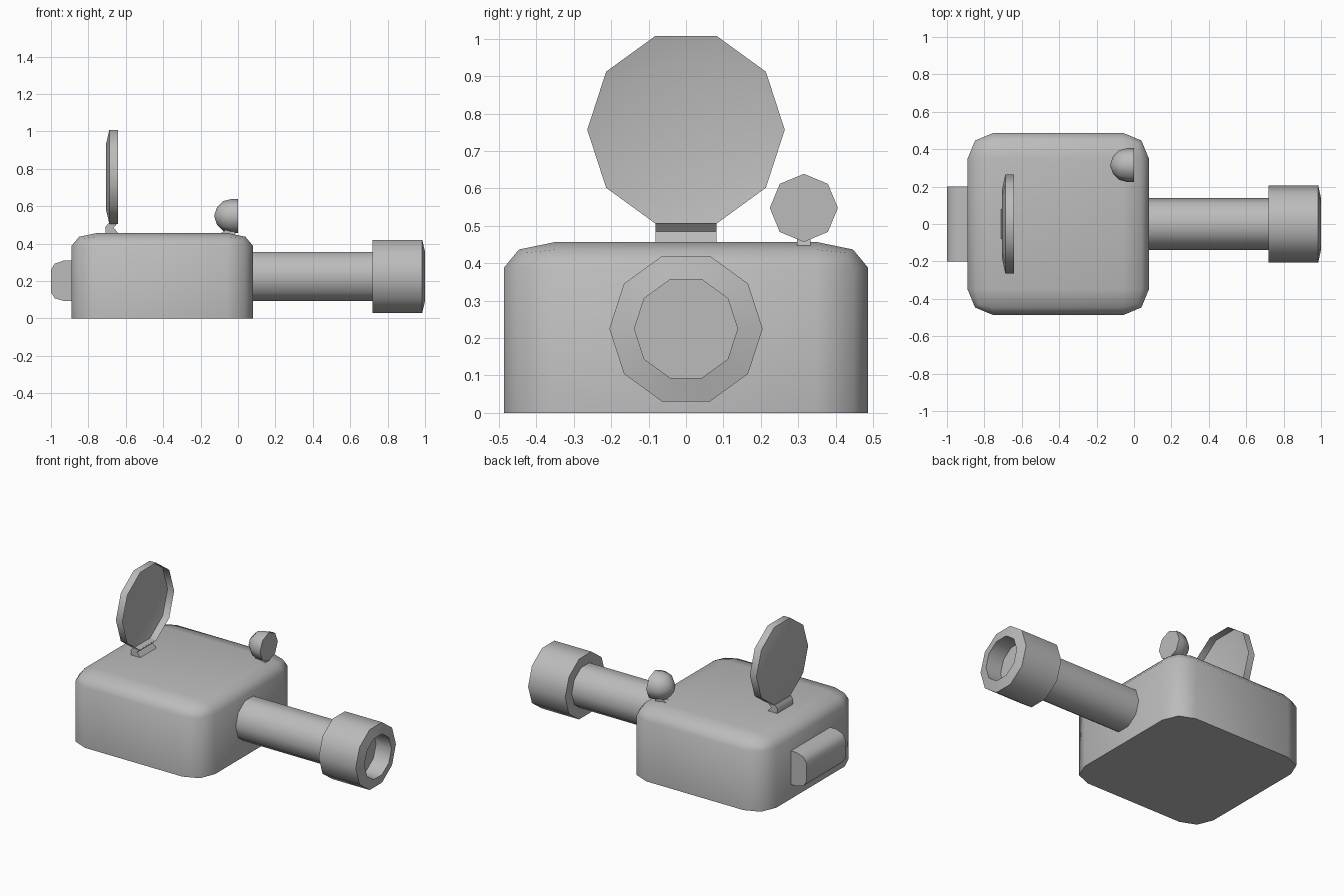
import bpy, bmesh, math
from mathutils import Vector

cube = bpy.data.objects.get("Cube")
if cube:
    bpy.data.objects.remove(cube, do_unlink=True)

GREY = (0.5, 0.5, 0.5, 1)
grey = bpy.data.materials.new("plain grey")
grey.use_nodes = True
grey.diffuse_color = GREY
grey.node_tree.nodes["Principled BSDF"].inputs["Base Color"].default_value = GREY


def finish(name, bm, recalc=True):
    """Turn a bmesh into a smooth-shaded object with sharp edges kept."""
    if recalc:
        bmesh.ops.recalc_face_normals(bm, faces=bm.faces)
    mesh = bpy.data.meshes.new(name)
    bm.to_mesh(mesh)
    bm.free()
    mesh.materials.append(grey)
    ob = bpy.data.objects.new(name, mesh)
    bpy.context.collection.objects.link(ob)
    bpy.ops.object.select_all(action='DESELECT')
    ob.select_set(True)
    bpy.context.view_layer.objects.active = ob
    bpy.ops.object.shade_smooth_by_angle(angle=math.radians(50))
    return ob


def turned(name, profile, sides, y, z, cap_start=True, cap_end=True):
    """Sweep (x, radius) points around an axis running along x."""
    bm = bmesh.new()
    rings = []
    for x, r in profile:
        angles = [math.tau * i / sides for i in range(sides)]
        rings.append([bm.verts.new((x, y + r * math.cos(a), z + r * math.sin(a)))
                      for a in angles])
    for a, b in zip(rings, rings[1:]):
        for i in range(sides):
            j = (i + 1) % sides
            bm.faces.new((a[i], a[j], b[j], b[i]))
    if cap_start:
        bm.faces.new(rings[0])
    if cap_end:
        bm.faces.new(rings[-1])
    return finish(name, bm)


def extruded(name, outline, y0, y1):
    """Extrude an (x, z) outline along y."""
    bm = bmesh.new()
    face = bm.faces.new([bm.verts.new((x, y0, z)) for x, z in outline])
    out = bmesh.ops.extrude_face_region(bm, geom=[face])
    verts = [g for g in out["geom"] if isinstance(g, bmesh.types.BMVert)]
    bmesh.ops.translate(bm, verts=verts, vec=Vector((0, y1 - y0, 0)))
    return finish(name, bm)


# Main body: box rounded everywhere but the bottom, then flattened
bm = bmesh.new()
bmesh.ops.create_cube(bm, size=1)
bmesh.ops.scale(bm, verts=bm.verts, vec=(0.97, 0.974, 0.914))
bmesh.ops.translate(bm, verts=bm.verts, vec=(-0.405, 0, 0.457))
upper = [e for e in bm.edges if any(v.co.z > 0.1 for v in e.verts)]
bmesh.ops.bevel(bm, geom=upper, offset=0.138, segments=2, profile=0.5,
                affect='EDGES')
bmesh.ops.scale(bm, verts=bm.verts, vec=(1, 1, 0.5))
finish("body", bm)

# Barrel and hollow muzzle
turned("barrel", [(0.06, 0.138), (0.74, 0.138)], 10, 0, 0.225)
turned("muzzle", [(0.72, 0.205), (0.985, 0.205), (1.0, 0.138), (0.89, 0.138)],
       10, 0, 0.225)

# Rounded block on the rear
extruded("rear_block", [(-0.87, 0.31), (-0.93, 0.31), (-0.98, 0.293),
                        (-1.0, 0.26), (-1.0, 0.14), (-0.98, 0.108),
                        (-0.93, 0.093), (-0.87, 0.093)], -0.2, 0.2)

# Thin open dish and its foot
turned("dish", [(-0.641, 0.264), (-0.688, 0.264), (-0.705, 0.187)],
       10, 0, 0.757, cap_start=False)
extruded("dish_foot", [(-0.708, 0.45), (-0.71, 0.487), (-0.695, 0.508),
                       (-0.645, 0.508), (-0.665, 0.485), (-0.635, 0.45)],
         -0.081, 0.081)

# Round-backed sight and its foot
turned("sight", [(0, 0.091), (-0.035, 0.091), (-0.08, 0.079),
                 (-0.112, 0.047), (-0.125, 0.01)], 8, 0.315, 0.548)
extruded("sight_foot", [(-0.105, 0.445), (-0.065, 0.475), (-0.02, 0.475),
                        (-0.012, 0.445)], 0.297, 0.333)
